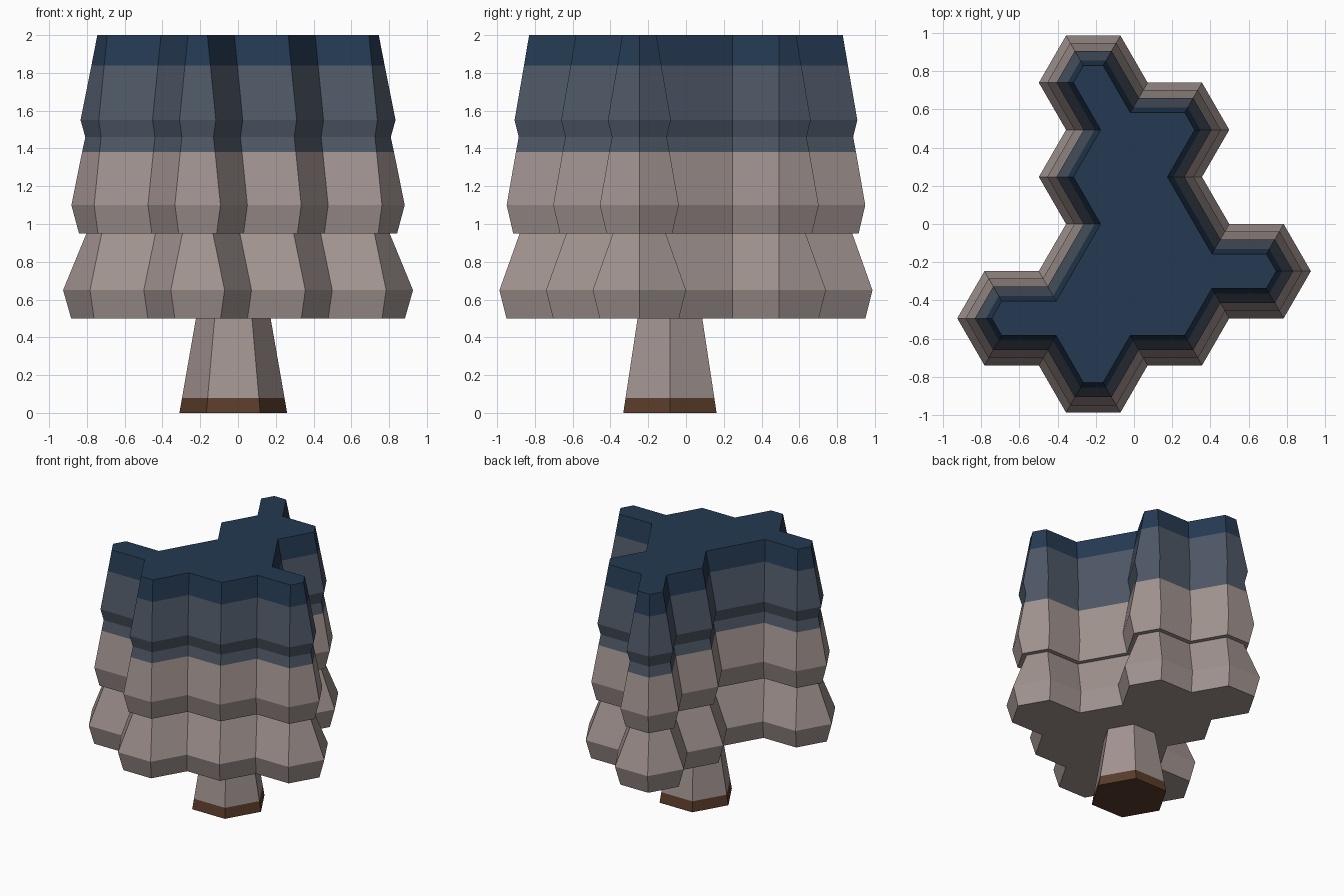
import bpy, bmesh
from math import radians, cos, sin
from mathutils import Vector

SIDE = 0.285  # edge length of every hexagon

cube = bpy.data.objects.get("Cube")
if cube:
    bpy.data.objects.remove(cube, do_unlink=True)


def make_material(name, rgb):
    """Flat material from sRGB bytes, stored as linear values."""
    linear = [((c / 255 + 0.055) / 1.055) ** 2.4 for c in rgb]
    mat = bpy.data.materials.new(name)
    mat.use_nodes = True
    mat.diffuse_color = (*linear, 1)
    mat.node_tree.nodes["Principled BSDF"].inputs["Base Color"].default_value = (*linear, 1)
    return mat


pale = make_material("pale mauve", (162, 148, 145))
slate = make_material("slate blue", (78, 88, 102))
navy = make_material("deep navy", (37, 58, 82))
brown = make_material("earth brown", (90, 60, 42))


def walk(start, headings):
    """Outline of equal edges, each heading a clockwise multiple of 60 degrees."""
    points, p = [], Vector(start)
    for h in headings:
        points.append(p.copy())
        a = radians(-60 * h)
        p += SIDE * Vector((cos(a), sin(a)))
    return points


def inset(points, amount):
    """Mitred inward offset of a clockwise outline."""
    result = []
    for i, p in enumerate(points):
        d1 = (p - points[i - 1]).normalized()
        d2 = (points[(i + 1) % len(points)] - p).normalized()
        n1, n2 = Vector((d1.y, -d1.x)), Vector((d2.y, -d2.x))
        result.append(p + (n1 + n2) * amount / (1 + n1.dot(n2)))
    return result


def loft(name, outline, profile, bands):
    """Stack inset outlines by (height, inset); bands are (top height, material)."""
    bm = bmesh.new()
    rings = [[bm.verts.new((p.x, p.y, z)) for p in inset(outline, d)] for z, d in profile]
    for low, high in zip(rings, rings[1:]):
        for i in range(len(low)):
            bm.faces.new((low[i - 1], low[i], high[i], high[i - 1]))
    bm.faces.new(rings[0])
    bm.faces.new(rings[-1])
    bmesh.ops.recalc_face_normals(bm, faces=bm.faces[:])
    for f in bm.faces:
        z = f.calc_center_median().z
        f.material_index = next(i for i, (top, _) in enumerate(bands) if z <= top + 0.001)
    mesh = bpy.data.meshes.new(name)
    bm.to_mesh(mesh)
    bm.free()
    for _, mat in bands:
        mesh.materials.append(mat)
    obj = bpy.data.objects.new(name, mesh)
    bpy.context.collection.objects.link(obj)
    return obj


# Canopy: merged hexagon cluster in stepped tiers, with a small overhang
cluster = walk((-0.356, 0.987), map(int, "010121012323234345054545"))
loft("canopy", cluster,
     [(0.5, 0.037), (0.65, 0), (0.95, 0.107), (0.95, 0.073), (1.1, 0.038),
      (1.38, 0.087), (1.46, 0.102), (1.55, 0.08), (1.84, 0.13), (2.0, 0.157)],
     [(1.38, pale), (1.84, slate), (2.0, navy)])

# Trunk: tapered hexagon with a brown foot
hexagon = walk((-0.025 - SIDE / 2, -0.085 + SIDE * cos(radians(30))), range(6))
loft("trunk", hexagon, [(0, 0), (0.08, 0.012), (0.51, 0.077)],
     [(0.08, brown), (0.51, pale)])
